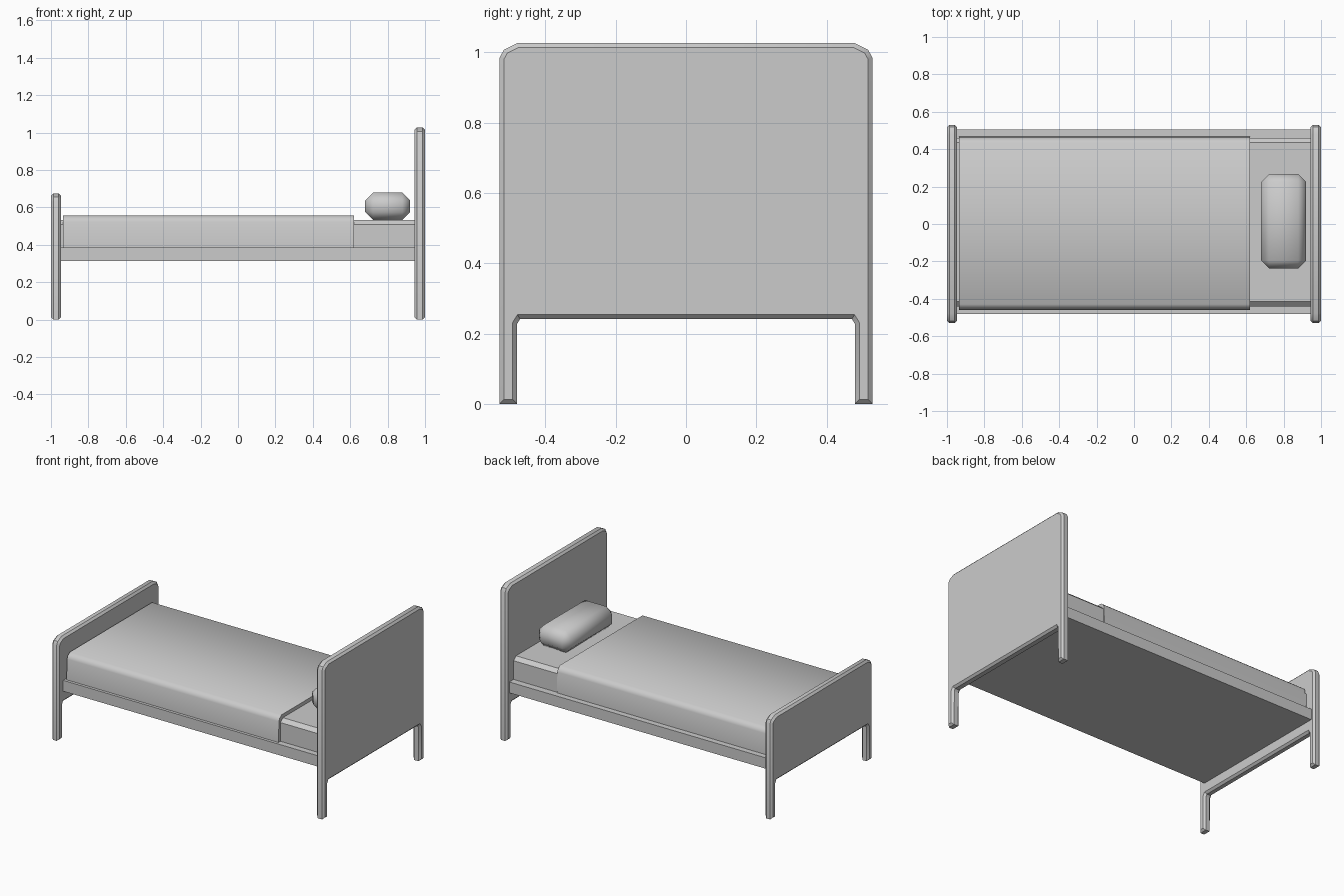
import bpy, bmesh, math

if "Cube" in bpy.data.objects:
    bpy.data.objects.remove(bpy.data.objects["Cube"])


def finish(name, bm, angle):
    bmesh.ops.recalc_face_normals(bm, faces=bm.faces[:])
    mesh = bpy.data.meshes.new(name)
    bm.to_mesh(mesh)
    bm.free()
    obj = bpy.data.objects.new(name, mesh)
    bpy.context.collection.objects.link(obj)
    bpy.ops.object.select_all(action='DESELECT')
    obj.select_set(True)
    bpy.context.view_layer.objects.active = obj
    bpy.ops.object.shade_smooth_by_angle(angle=math.radians(angle))
    return obj


def extrude_x(name, profile, x0, x1, bevel=0.0, angle=30):
    """Extrude a (y, z) outline along x, optionally chamfering the end rims."""
    bm = bmesh.new()
    face = bm.faces.new([bm.verts.new((x0, y, z)) for y, z in profile])
    geom = bmesh.ops.extrude_face_region(bm, geom=[face])['geom']
    for v in geom:
        if isinstance(v, bmesh.types.BMVert):
            v.co.x = x1
    if bevel:
        rims = [e for e in bm.edges if abs(e.verts[0].co.x - e.verts[1].co.x) < 1e-5]
        bmesh.ops.bevel(bm, geom=rims, offset=bevel, segments=1,
                        profile=0.5, affect='EDGES')
    return finish(name, bm, angle)


def end_board(name, x0, x1, top):
    """Panel with two legs, clipped top corners and a cutout underneath."""
    half = [(0.48, 0.24), (0.48, 0.0)]
    half = [(0.472, 0.241), (0.48, 0.228), (0.481, 0.0), (0.53, 0.0),
            (0.53, top - 0.042), (0.518, top - 0.02), (0.478, top)]
    outline = half + [(-y, z) for y, z in reversed(half)]
    return extrude_x(name, outline, x0, x1, bevel=0.013)


def draped(y_mid, half, z0, z1, drop, inset):
    side = [(half, z0), (half, z1 - drop), (half - inset, z1)]
    return [(y_mid + y, z) for y, z in side] + [(y_mid - y, z) for y, z in reversed(side)]


# Head and foot ends
end_board("headboard", 0.943, 1.0, 1.027)
end_board("footboard", -1.0, -0.947, 0.675)

# Bed base
base = [(0.505, 0.314), (0.505, 0.386), (-0.48, 0.386), (-0.48, 0.314)]
extrude_x("bed_base", base, -0.96, 0.955)

# Mattress and blanket
extrude_x("mattress", draped(0.01, 0.45, 0.38, 0.533, 0.023, 0.025), -0.95, 0.945)
blanket = [(0.467, 0.386), (0.463, 0.522), (0.456, 0.54), (0.435, 0.557)]
blanket = blanket + [(0.006 - y, z) for y, z in reversed(blanket)]
extrude_x("blanket", blanket, -0.935, 0.62, angle=50)

# Pillow: softened box
bm = bmesh.new()
bmesh.ops.create_cube(bm, size=1.0)
for v in bm.verts:
    v.co.x = 0.8 + v.co.x * 0.24
    v.co.y = 0.015 + v.co.y * 0.505
    v.co.z = 0.606 + v.co.z * 0.146
bmesh.ops.bevel(bm, geom=bm.edges[:], offset=0.042, segments=1,
                profile=0.5, affect='EDGES')
finish("pillow", bm, 50)
